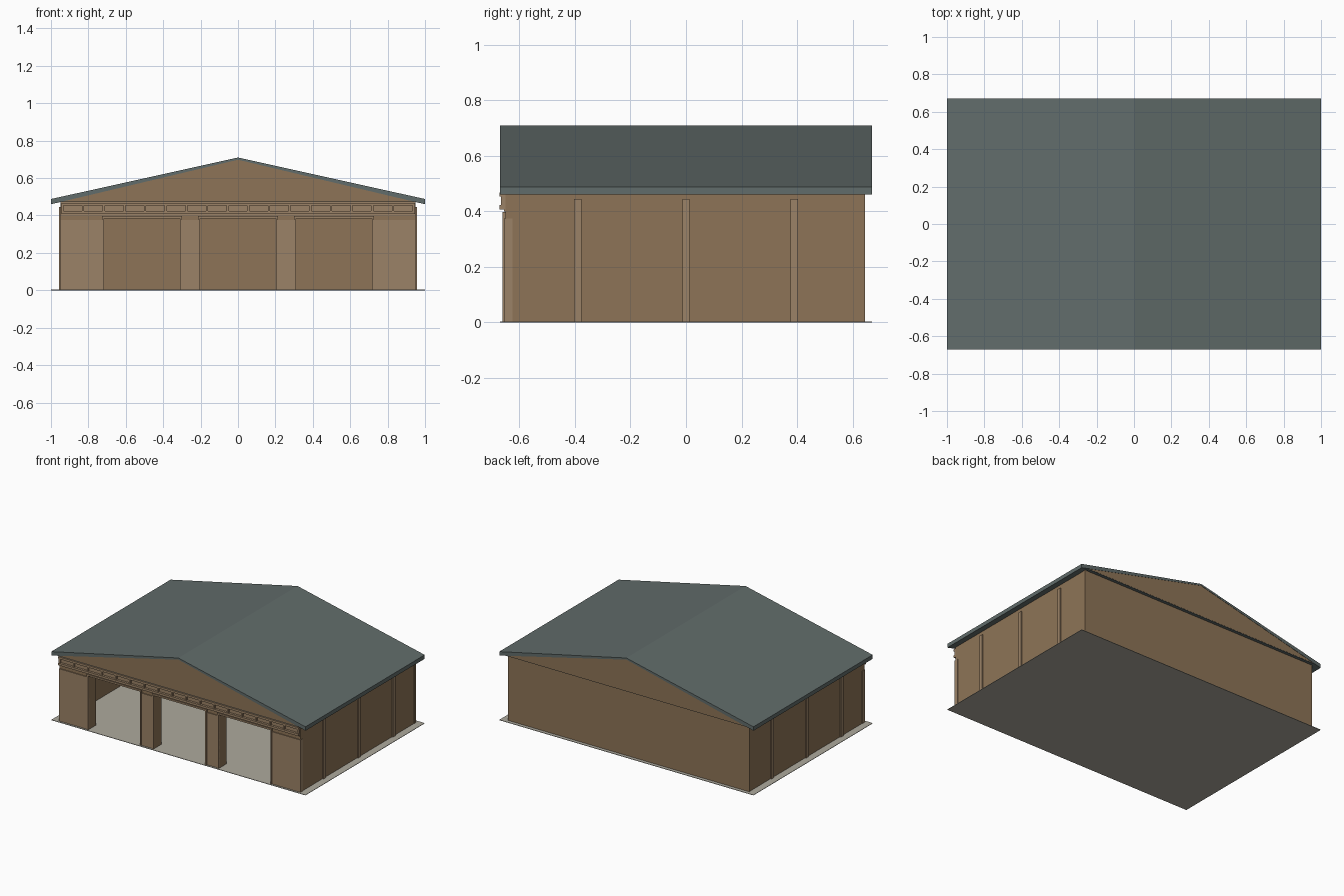
import bpy

if "Cube" in bpy.data.objects:
    bpy.data.objects.remove(bpy.data.objects["Cube"])


def material(name, rgb):
    m = bpy.data.materials.new(name)
    m.diffuse_color = (*rgb, 1)
    m.use_nodes = True
    m.node_tree.nodes["Principled BSDF"].inputs["Base Color"].default_value = m.diffuse_color
    return m


WALL = material("wall_brown", (0.27, 0.175, 0.095))
TRIM = material("trim_brown", (0.33, 0.225, 0.135))
ROOF = material("roof_slate", (0.12, 0.15, 0.145))
FLOOR = material("floor_stone", (0.42, 0.40, 0.34))


def prism(name, profile, y0, y1, mat):
    """Extrude an x-z outline along y."""
    n = len(profile)
    verts = [(x, y, z) for y in (y0, y1) for x, z in profile]
    faces = [tuple(range(n)), tuple(range(2 * n - 1, n - 1, -1))]
    faces += [(i, i + n, (i + 1) % n + n, (i + 1) % n) for i in range(n)]
    me = bpy.data.meshes.new(name)
    me.from_pydata(verts, [], faces)
    me.materials.append(mat)
    ob = bpy.data.objects.new(name, me)
    bpy.context.collection.objects.link(ob)
    return ob


def box(name, x0, x1, y0, y1, z0, z1, mat):
    return prism(name, [(x0, z0), (x1, z0), (x1, z1), (x0, z1)], y0, y1, mat)


# Floor slab
box("floor", -1, 1, -0.67, 0.67, 0, 0.003, FLOOR)

# Back wall, side walls and their battens
box("back_wall", -0.95, 0.95, 0.625, 0.645, 0.001, 0.472, WALL)
for side, s in (("left", -1), ("right", 1)):
    xa, xb = sorted((s * 0.93, s * 0.948))
    box(side + "_wall", xa, xb, -0.645, 0.63, 0.001, 0.474, WALL)
    xa, xb = sorted((s * 0.94, s * 0.956))
    for y in (-0.39, 0, 0.39):
        box(side + "_batten", xa, xb, y - 0.013, y + 0.013, 0.001, 0.445, TRIM)

# Front wall: thick piers around three openings, lintel above
openings = [(-0.717, -0.31), (-0.204, 0.204), (0.31, 0.717)]
edges = [-0.948] + [x for o in openings for x in o] + [0.948]
for xa, xb in zip(edges[0::2], edges[1::2]):
    box("front_pier", xa, xb, -0.65, -0.57, 0.001, 0.386, WALL)
    # lighter cladding on the pier face, wrapping the outer corners
    ca = -0.951 if xa < -0.9 else xa + 0.01
    cb = 0.951 if xb > 0.9 else xb - 0.01
    box("pier_cladding", ca, cb, -0.656, -0.625, 0.001, 0.375, TRIM)
box("front_lintel", -0.948, 0.948, -0.65, -0.57, 0.386, 0.474, WALL)

# Door frames
for xa, xb in openings:
    for x0, x1 in ((xa - 0.011, xa), (xb, xb + 0.011)):
        box("door_jamb", x0, x1, -0.661, -0.645, 0.001, 0.397, TRIM)
    box("door_head", xa, xb, -0.661, -0.645, 0.385, 0.397, TRIM)

# Frieze: two rails with dividers leaving a row of recessed panels
box("frieze_back", -0.945, 0.945, -0.656, -0.645, 0.40, 0.474, TRIM)
box("frieze_lower_rail", -0.945, 0.945, -0.672, -0.65, 0.407, 0.423, TRIM)
box("frieze_upper_rail", -0.945, 0.945, -0.672, -0.65, 0.453, 0.468, TRIM)
for i in range(18):
    x = -0.9385 + i * 1.877 / 17
    box("frieze_divider", x - 0.006, x + 0.006, -0.666, -0.65, 0.423, 0.453, TRIM)

# Gables, flat ceiling and pitched roof
gable = [(-0.945, 0.474), (0.945, 0.474), (0, 0.699)]
box("ceiling", -0.94, 0.94, -0.667, 0.667, 0.471, 0.475, ROOF)
prism("front_gable", gable, -0.668, -0.645, WALL)
prism("back_gable", gable, 0.645, 0.668, WALL)
prism("roof", [(-1, 0.46), (0, 0.698), (1, 0.46), (1, 0.488), (0, 0.71), (-1, 0.488)],
      -0.67, 0.67, ROOF)
